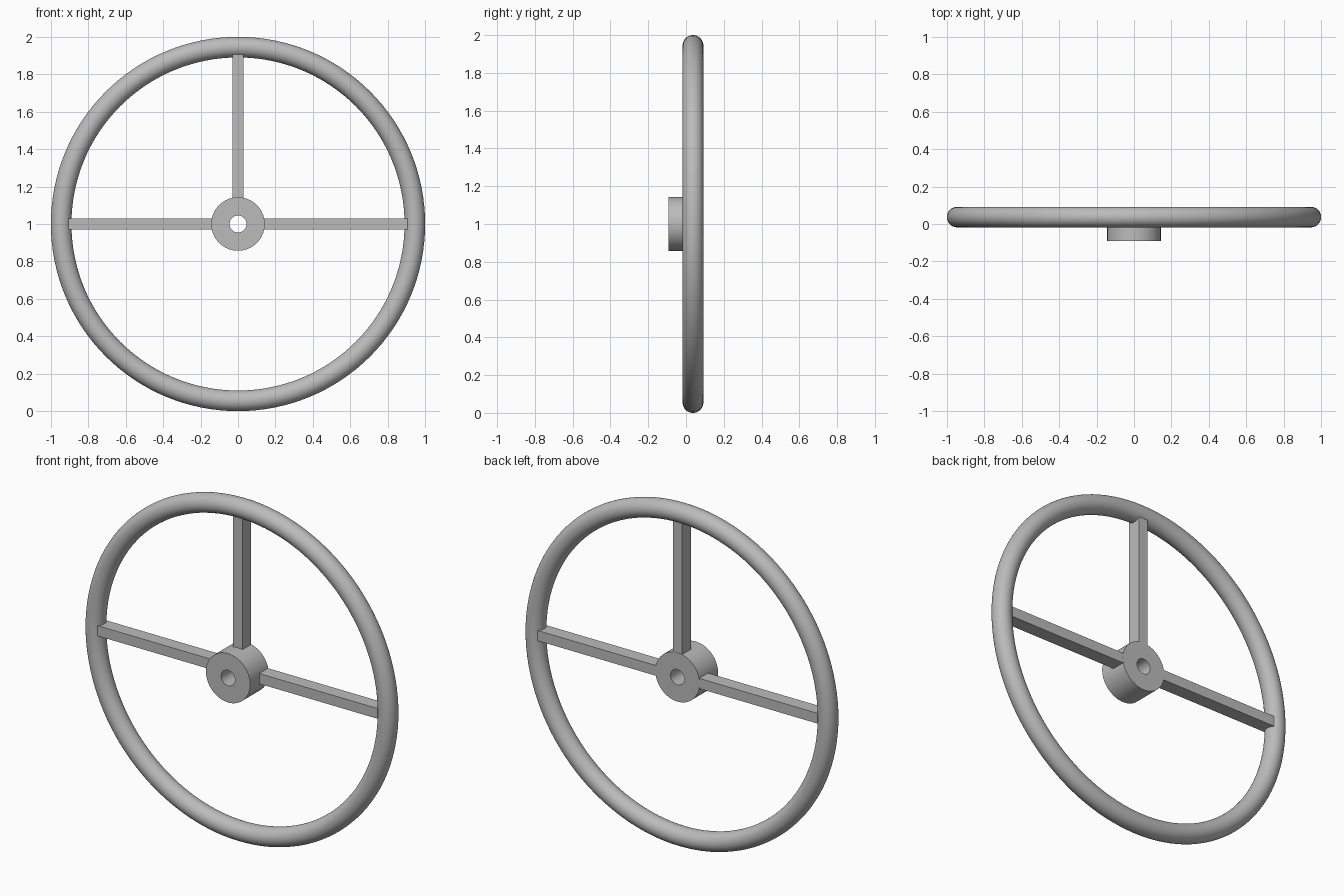
import bpy
import math
from mathutils import Matrix, Vector

cube = bpy.data.objects.get("Cube")
if cube:
    bpy.data.objects.remove(cube, do_unlink=True)

CENTRE = Vector((0, 0.037, 1))   # middle of the rim
TUBE = 0.055                     # rim tube radius
RIM = 1 - TUBE                   # rim centreline radius

grey = bpy.data.materials.new("grey_metal")
grey.use_nodes = True
colour = (0.5, 0.5, 0.5, 1)
grey.diffuse_color = colour
grey.node_tree.nodes["Principled BSDF"].inputs["Base Color"].default_value = colour


def finish(name, smooth=True):
    obj = bpy.context.object
    obj.name = name
    obj.data.materials.append(grey)
    if smooth:
        bpy.ops.object.shade_smooth_by_angle(angle=math.radians(35))
    return obj


# Round rim
bpy.ops.mesh.primitive_torus_add(
    major_radius=RIM, minor_radius=TUBE, major_segments=128, minor_segments=32,
    location=CENTRE, rotation=(math.pi / 2, 0, 0))
finish("rim")

# Hub: a washer profile spun around the wheel axis
front, back, outer, bore = -0.092, 0.079, 0.143, 0.045
profile = [(bore, front), (outer, front), (outer, back), (bore, back)]
steps = 64
verts, faces = [], []
for i in range(steps):
    a = math.tau * i / steps
    verts += [(r * math.cos(a), y, 1 + r * math.sin(a)) for r, y in profile]
    for k in range(4):
        n, j = (k + 1) % 4, (i + 1) % steps
        faces.append((i * 4 + k, i * 4 + n, j * 4 + n, j * 4 + k))
mesh = bpy.data.meshes.new("hub")
mesh.from_pydata(verts, [], faces)
mesh.update()
hub = bpy.data.objects.new("hub", mesh)
bpy.context.collection.objects.link(hub)
bpy.ops.object.select_all(action='DESELECT')
hub.select_set(True)
bpy.context.view_layer.objects.active = hub
finish("hub")

# Three square spokes, from inside the hub wall to inside the rim
inner, tip = 0.11, 0.905
for name, angle in (("left_spoke", 0), ("top_spoke", 90), ("right_spoke", 180)):
    bpy.ops.mesh.primitive_cube_add(size=1)
    spoke = finish(name, smooth=False)
    spoke.data.transform(
        Matrix.Translation(((inner + tip) / 2, 0, 0))
        @ Matrix.Diagonal((tip - inner, 0.081, 0.06, 1)))
    spoke.location = CENTRE
    spoke.rotation_euler.y = -math.radians(angle)
